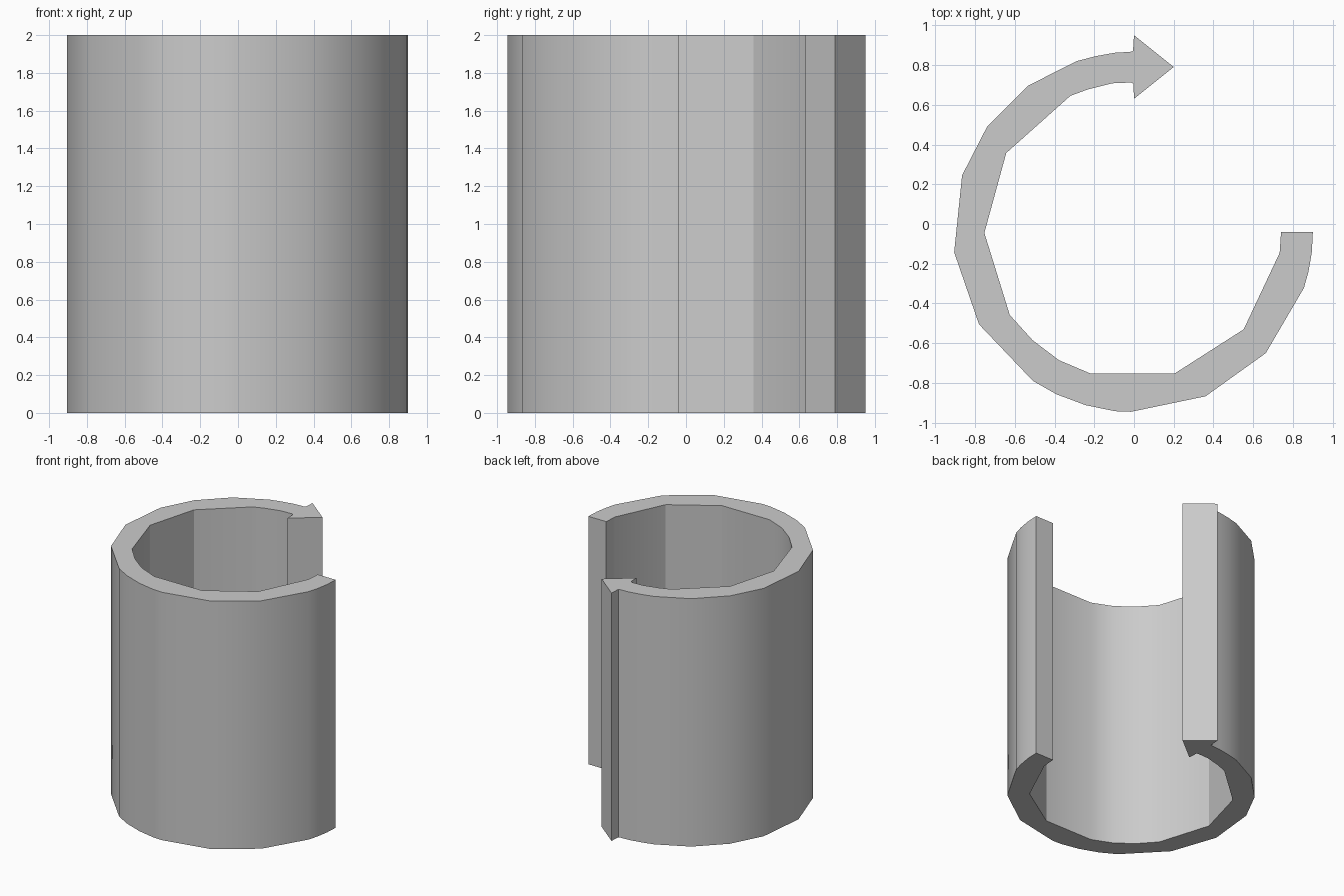
import bpy, bmesh, math

HEIGHT = 2.0

# Curved-arrow outline seen from above
arrow_head = [(0, 0.63), (0.2, 0.79), (0, 0.95)]
outer = [(-0.005, 0.87), (-0.02, 0.866), (-0.095, 0.862), (-0.19, 0.845),
         (-0.288, 0.82), (-0.535, 0.695), (-0.738, 0.492), (-0.865, 0.245),
         (-0.905, -0.142), (-0.78, -0.505), (-0.508, -0.79), (-0.39, -0.857),
         (-0.242, -0.912), (-0.095, -0.942), (-0.015, -0.945),
         (0.36, -0.867), (0.663, -0.65), (0.855, -0.322), (0.878, -0.24),
         (0.895, -0.14), (0.9, -0.04)]
inner = [(0.74, -0.04), (0.733, -0.145), (0.552, -0.53), (0.205, -0.752),
         (-0.22, -0.752), (-0.378, -0.685), (-0.51, -0.585),
         (-0.625, -0.458), (-0.753, -0.045), (-0.643, 0.357),
         (-0.32, 0.645), (-0.23, 0.678), (-0.11, 0.708), (-0.015, 0.712),
         (-0.003, 0.705)]

# Extrude the outline straight up
bm = bmesh.new()
base = bm.faces.new([bm.verts.new((x, y, 0)) for x, y in arrow_head + outer + inner])
top = bmesh.ops.extrude_face_region(bm, geom=[base], use_keep_orig=True)
bmesh.ops.translate(bm, vec=(0, 0, HEIGHT),
                    verts=[g for g in top["geom"] if isinstance(g, bmesh.types.BMVert)])
bmesh.ops.recalc_face_normals(bm, faces=bm.faces)
mesh = bpy.data.meshes.new("curved_arrow")
bm.to_mesh(mesh)
bm.free()

arrow = bpy.data.objects.new("curved_arrow", mesh)
bpy.context.collection.objects.link(arrow)

# Smooth along the curve, sharp at the caps and arrow head
bpy.context.view_layer.objects.active = arrow
arrow.select_set(True)
bpy.ops.object.shade_smooth_by_angle(angle=math.radians(30))
